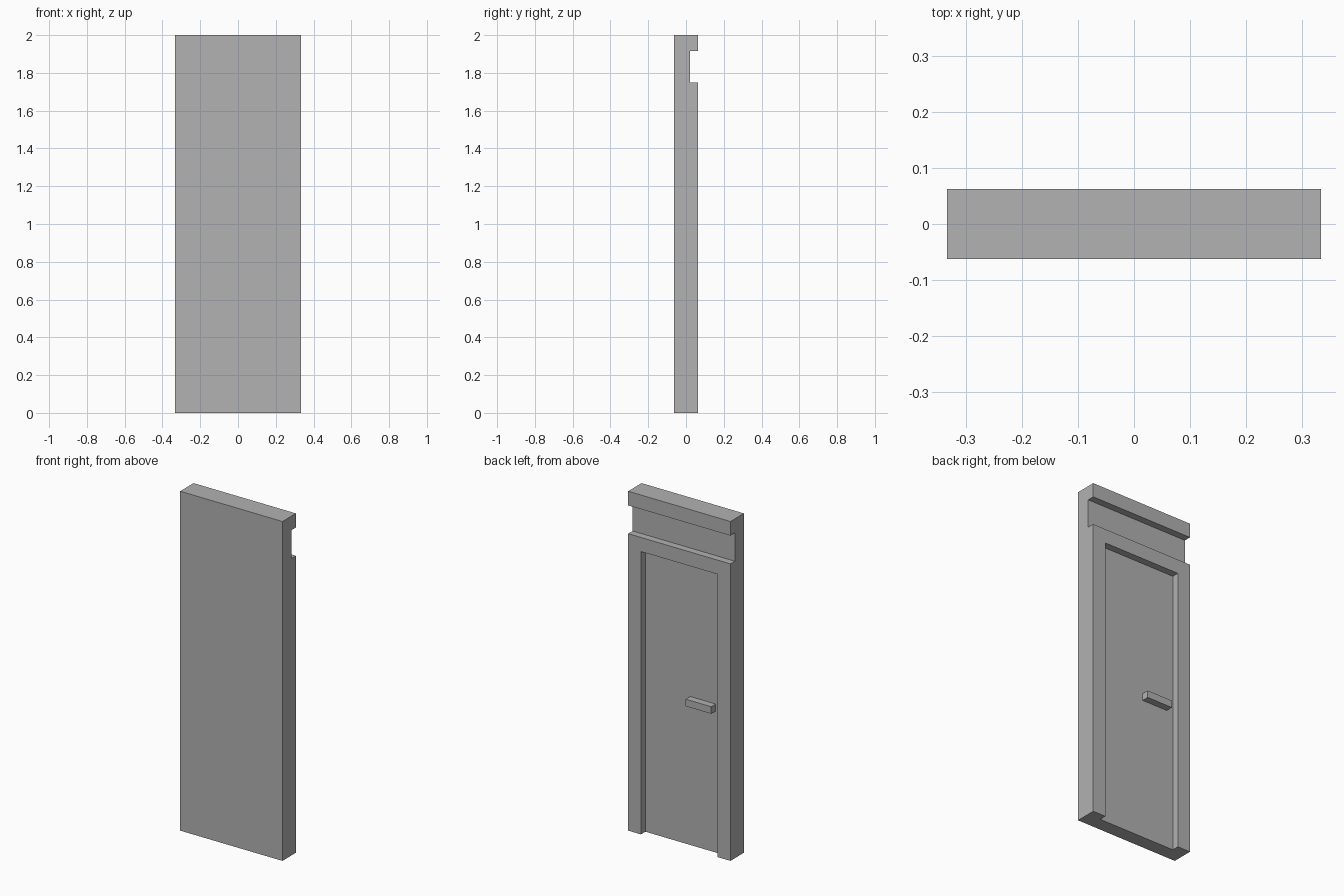
import bpy
import bmesh
from mathutils import Vector

U = 1 / 24                  # module the whole door is laid out on
HALF_W, HALF_D, HEIGHT = 8 * U, 1.5 * U, 48 * U
PANEL_Y = HALF_D - U        # depth of the recessed back surfaces

cube = bpy.data.objects.get("Cube")
if cube:
    bpy.data.objects.remove(cube, do_unlink=True)

grey = bpy.data.materials.new("plain_grey")
grey.use_nodes = True
colour = (0.445, 0.445, 0.445, 1)
grey.diffuse_color = colour
grey.node_tree.nodes["Principled BSDF"].inputs["Base Color"].default_value = colour


def add_object(name, bm):
    bmesh.ops.recalc_face_normals(bm, faces=bm.faces)
    mesh = bpy.data.meshes.new(name)
    bm.to_mesh(mesh)
    bm.free()
    mesh.materials.append(grey)
    obj = bpy.data.objects.new(name, mesh)
    bpy.context.collection.objects.link(obj)
    return obj


def box(name, low, high):
    bm = bmesh.new()
    bmesh.ops.create_cube(bm, size=1)
    low, high = Vector(low), Vector(high)
    for v in bm.verts:
        v.co = (low + high) / 2 + v.co * (high - low)
    return add_object(name, bm)


def extrude_along_x(name, profile, half_width):
    bm = bmesh.new()
    face = bm.faces.new([bm.verts.new((-half_width, y, z)) for y, z in profile])
    out = bmesh.ops.extrude_face_region(bm, geom=[face])
    verts = [g for g in out["geom"] if isinstance(g, bmesh.types.BMVert)]
    bmesh.ops.translate(bm, verts=verts, vec=(2 * half_width, 0, 0))
    return add_object(name, bm)


# Body: side profile with the groove below the header, swept across the width
groove_low, groove_high = 42 * U, 46 * U
body = extrude_along_x("door_body", [
    (-HALF_D, 0), (HALF_D, 0),
    (HALF_D, groove_low), (PANEL_Y, groove_low),
    (PANEL_Y, groove_high), (HALF_D, groove_high),
    (HALF_D, HEIGHT), (-HALF_D, HEIGHT)], HALF_W)

# Doorway recess: leaves the jambs and lintel standing, open at the floor
cutter = box("doorway_cutter", (-6 * U, PANEL_Y, -U), (6 * U, HALF_D + U, 40 * U))
cutter.hide_render = True
cut = body.modifiers.new("doorway_recess", "BOOLEAN")
cut.operation = "DIFFERENCE"
cut.solver = "EXACT"
cut.object = cutter
bpy.context.view_layer.objects.active = body
bpy.ops.object.modifier_apply(modifier=cut.name)
bpy.data.objects.remove(cutter, do_unlink=True)

# Handle: bar flush with the frame, seated on the panel
box("door_handle", (-5 * U, PANEL_Y, 20 * U), (-U, HALF_D, 21 * U))
